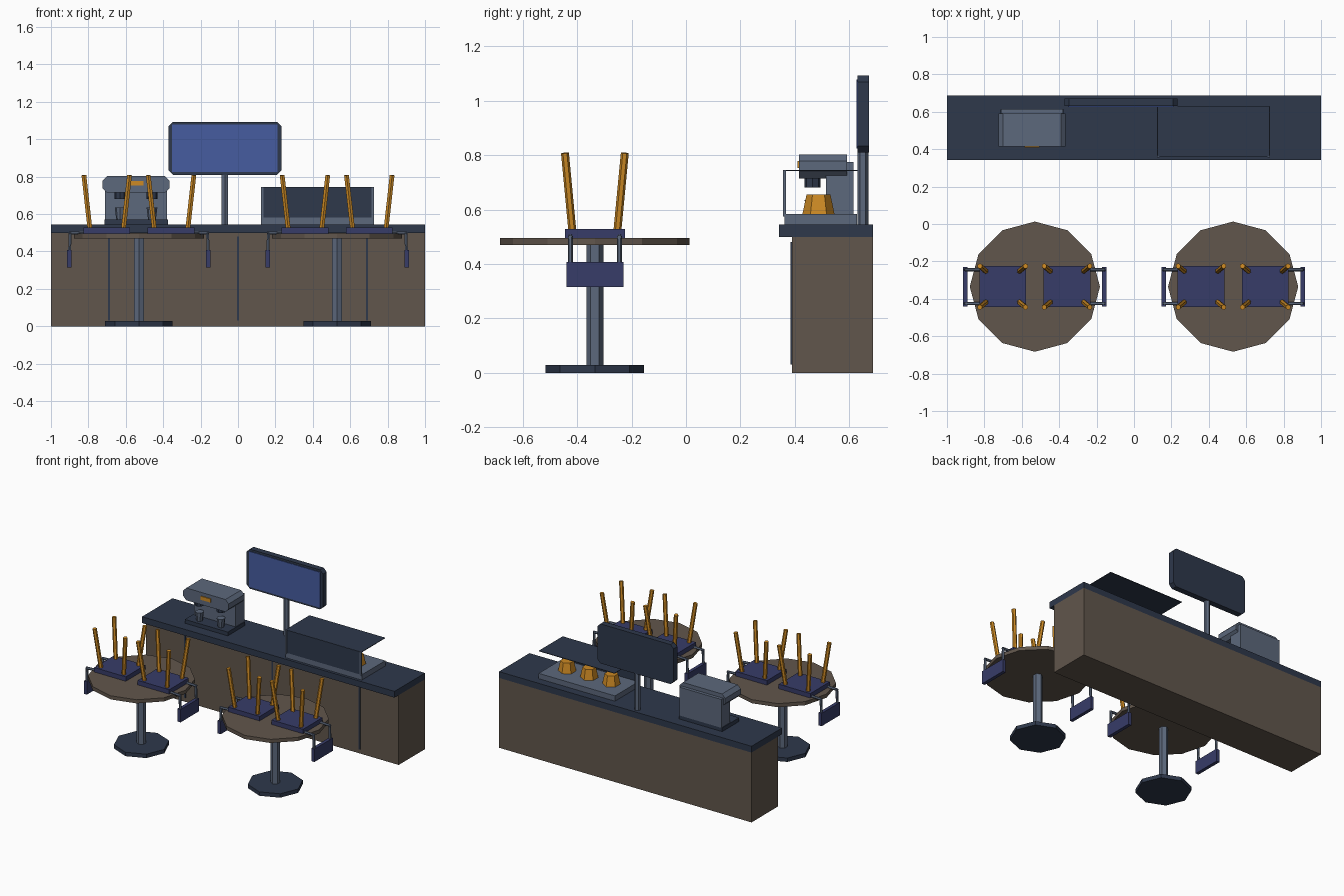
import bpy
import bmesh
from math import cos, sin, pi
from mathutils import Vector

cube = bpy.data.objects.get("Cube")
if cube:
    bpy.data.objects.remove(cube, do_unlink=True)


def material(name, r, g, b):
    lin = [((c / 255 + 0.055) / 1.055) ** 2.4 for c in (r, g, b)] + [1]
    m = bpy.data.materials.new(name)
    m.use_nodes = True
    m.diffuse_color = lin
    m.node_tree.nodes["Principled BSDF"].inputs["Base Color"].default_value = lin
    return m


BROWN = material("brown wood", 97, 86, 76)
NAVY = material("dark slate", 46, 56, 75)
SLATE = material("grey metal", 92, 104, 124)
INDIGO = material("indigo seat", 55, 60, 104)
ORANGE = material("amber", 205, 138, 36)
BLUE = material("screen blue", 70, 92, 160)


def finish(name, bm, mat):
    bmesh.ops.recalc_face_normals(bm, faces=bm.faces)
    mesh = bpy.data.meshes.new(name)
    bm.to_mesh(mesh)
    bm.free()
    mesh.materials.append(mat)
    ob = bpy.data.objects.new(name, mesh)
    bpy.context.scene.collection.objects.link(ob)
    return ob


def box(name, x, y, z, mat):
    """Box from (min, max) ranges."""
    bm = bmesh.new()
    bmesh.ops.create_cube(bm, size=1)
    for v in bm.verts:
        v.co = [lo + (c + 0.5) * (hi - lo) for c, (lo, hi) in zip(v.co, (x, y, z))]
    return finish(name, bm, mat)


def rod(name, a, b, r, mat, sides=6, r2=None):
    """Prism or frustum from point a to point b."""
    a, b = Vector(a), Vector(b)
    bm = bmesh.new()
    bmesh.ops.create_cone(bm, cap_ends=True, segments=sides, radius1=r,
                          radius2=r if r2 is None else r2, depth=(b - a).length)
    turn = Vector((0, 0, 1)).rotation_difference(b - a)
    for v in bm.verts:
        v.co = turn @ v.co + (a + b) / 2
    return finish(name, bm, mat)


def chamfered(name, x, y, z, cut, mat):
    """Box whose four corners, seen from the front, are cut off."""
    outline = [(x[0] + cut, z[0]), (x[1] - cut, z[0]), (x[1], z[0] + cut), (x[1], z[1] - cut),
               (x[1] - cut, z[1]), (x[0] + cut, z[1]), (x[0], z[1] - cut), (x[0], z[0] + cut)]
    bm = bmesh.new()
    face = bm.faces.new([bm.verts.new((px, y[0], pz)) for px, pz in outline])
    new = bmesh.ops.extrude_face_region(bm, geom=[face])["geom"]
    for v in new:
        if isinstance(v, bmesh.types.BMVert):
            v.co.y = y[1]
    if face.is_valid is False or len(bm.faces) < 10:
        bm.faces.new([v for v in bm.verts if abs(v.co.y - y[0]) < 1e-6])
    return finish(name, bm, mat)


# Counter with front joints
box("counter_body", (-1, 1), (0.39, 0.687), (0, 0.5), BROWN)
box("counter_top", (-1, 1), (0.342, 0.687), (0.5, 0.545), NAVY)
for x in (-0.69, 0, 0.69):
    box("counter_joint", (x - 0.006, x + 0.006), (0.385, 0.392), (0.03, 0.48), NAVY)

# Menu screen on a post
rod("screen_post", (-0.07, 0.65, 0.545), (-0.07, 0.65, 0.82), 0.02, SLATE)
chamfered("screen_frame", (-0.372, 0.232), (0.63, 0.672), (0.81, 1.093), 0.024, NAVY)
box("screen_panel", (-0.352, 0.212), (0.626, 0.632), (0.824, 1.078), BLUE)

# Coffee machine
MX = -0.545
box("machine_base", (MX - 0.17, MX + 0.17), (0.42, 0.612), (0.545, 0.572), NAVY)
box("machine_body", (MX - 0.165, MX + 0.165), (0.515, 0.615), (0.572, 0.775), SLATE)
chamfered("machine_head", (MX - 0.18, MX + 0.18), (0.415, 0.592), (0.715, 0.803), 0.025, SLATE)
box("machine_display", (MX - 0.04, MX + 0.04), (0.409, 0.417), (0.752, 0.778), ORANGE)
for x in (MX - 0.085, MX + 0.085):
    rod("brew_head", (x, 0.465, 0.682), (x, 0.465, 0.72), 0.03, NAVY, 8)
    rod("cup", (x, 0.465, 0.572), (x, 0.465, 0.635), 0.021, SLATE, 8, 0.029)

# Pastry case
box("case_base", (0.123, 0.727), (0.362, 0.628), (0.545, 0.583), SLATE)
box("case_front", (0.135, 0.715), (0.359, 0.363), (0.583, 0.745), NAVY)
box("case_top", (0.125, 0.725), (0.36, 0.63), (0.742, 0.746), NAVY)
for x in (0.13, 0.72):
    box("case_post", (x - 0.006, x + 0.006), (0.356, 0.367), (0.575, 0.745), SLATE)
for i in (-1, 0, 1):
    x = 0.425 + i * 0.175
    rod("pastry", (x, 0.487, 0.583), (x, 0.487, 0.655), 0.059, ORANGE, 6, 0.044)


def chair(cx, cy, out):
    """Upturned chair on a table, its back hanging off the side given by out."""
    box("chair_seat", (cx - 0.125, cx + 0.125), (cy - 0.11, cy + 0.11), (0.496, 0.528), INDIGO)
    for sx in (-1, 1):
        for sy in (-1, 1):
            rod("chair_leg", (cx + sx * 0.09, cy + sy * 0.083, 0.524),
                (cx + sx * 0.122, cy + sy * 0.11, 0.808), 0.0145, ORANGE)
    for sy in (-1, 1):
        y = cy + sy * 0.09
        edge, bend, end = cx + out * 0.11, cx + out * 0.195, cx + out * 0.2
        rod("back_arm", (edge, y, 0.502), (bend + out * 0.007, y, 0.498), 0.009, SLATE)
        rod("back_upright", (bend, y, 0.503), (end, y, 0.36), 0.009, SLATE)
    x = cx + out * 0.199
    box("chair_back", (x - 0.012, x + 0.012), (cy - 0.105, cy + 0.105), (0.315, 0.407), INDIGO)


# Round tables, each with two chairs
TY = -0.335
for tx in (-0.53, 0.53):
    rod("table_foot", (tx, TY, 0), (tx, TY, 0.028), 0.181, NAVY, 8)
    rod("table_post", (tx, TY, 0.028), (tx, TY, 0.472), 0.031, SLATE)
    rod("table_top", (tx, TY, 0.47), (tx, TY, 0.496), 0.348, BROWN, 12)
    for side in (-1, 1):
        chair(tx + side * 0.172, TY, side)
